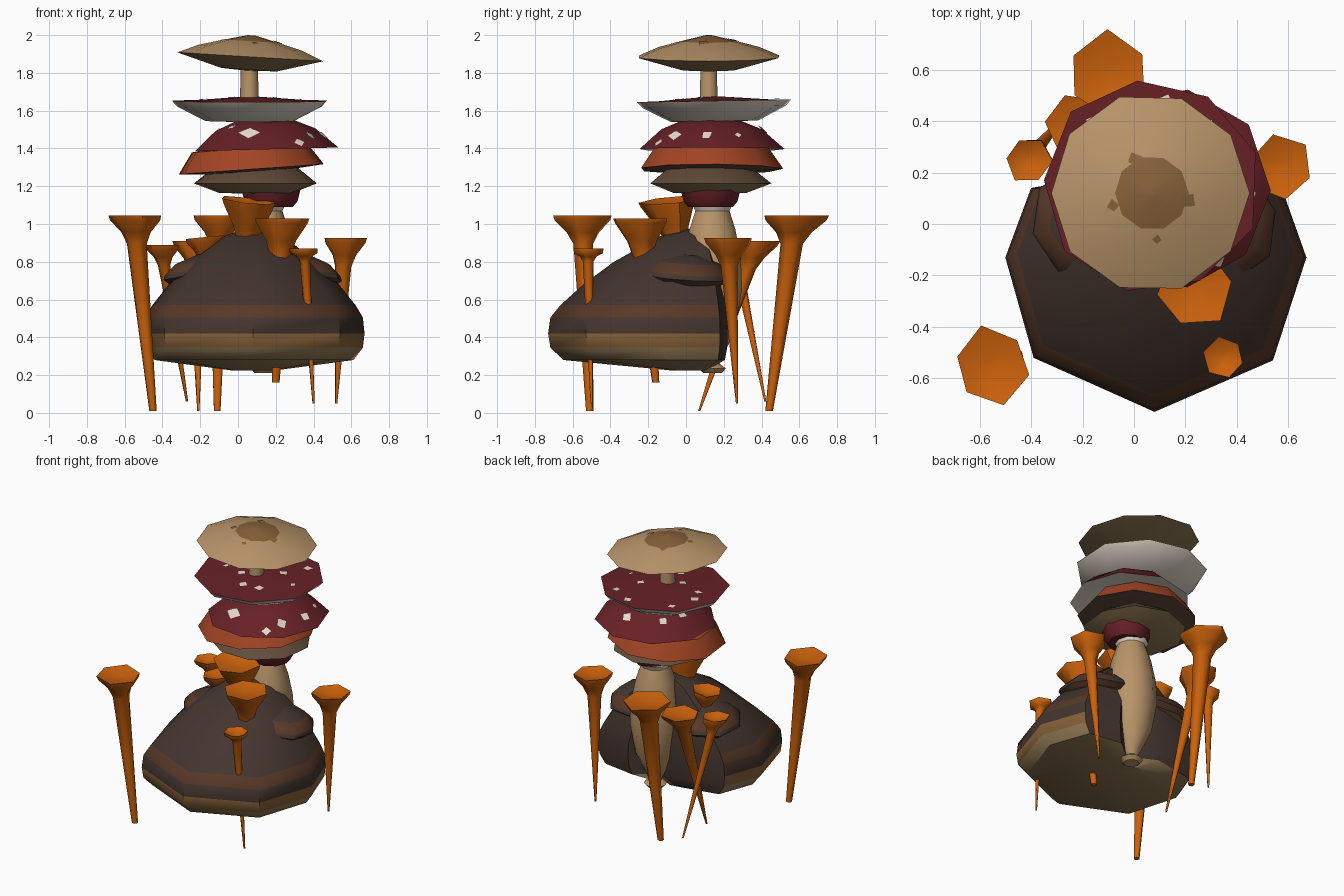
import bpy, bmesh, math, random
from mathutils import Vector, Matrix
from mathutils.bvhtree import BVHTree

if "Cube" in bpy.data.objects:
    bpy.data.objects.remove(bpy.data.objects["Cube"])

random.seed(4)


def lin(c):
    return ((c / 255 + 0.055) / 1.055) ** 2.4 if c > 10 else c / 255 / 12.92


COLOURS = {
    "tan": (184, 148, 105), "spot_brown": (136, 98, 58), "dark_red": (103, 33, 38),
    "cream": (230, 218, 204), "rust": (162, 68, 36), "cap_brown": (98, 76, 58),
    "bark_dark": (68, 53, 46), "bark_red": (88, 57, 40), "underside": (146, 121, 84),
    "orange": (204, 98, 12)}
MATS = {}
for key, rgb in COLOURS.items():
    m = bpy.data.materials.new(key)
    m.diffuse_color = (*[lin(c) for c in rgb], 1)
    m.use_nodes = True
    m.node_tree.nodes["Principled BSDF"].inputs["Base Color"].default_value = m.diffuse_color
    MATS[key] = m


def finish(name, bm, mats, angle=42):
    bmesh.ops.recalc_face_normals(bm, faces=bm.faces)
    me = bpy.data.meshes.new(name)
    bm.to_mesh(me)
    for k in mats:
        me.materials.append(MATS[k])
    ob = bpy.data.objects.new(name, me)
    bpy.context.collection.objects.link(ob)
    bpy.ops.object.select_all(action='DESELECT')
    ob.select_set(True)
    bpy.context.view_layer.objects.active = ob
    bpy.ops.object.shade_smooth_by_angle(angle=math.radians(angle))
    return ob


def loft(rings, colours):
    """Bridge closed rings of points, colours[i] paints the band after ring i; ends are capped."""
    bm = bmesh.new()
    mats = list(dict.fromkeys(colours))
    vs = [[bm.verts.new(p) for p in r] for r in rings]
    n = len(vs[0])
    for i in range(len(vs) - 1):
        for j in range(n):
            k = (j + 1) % n
            f = bm.faces.new((vs[i][j], vs[i][k], vs[i + 1][k], vs[i + 1][j]))
            f.material_index = mats.index(colours[i])
    for ring, c in ((vs[0], colours[0]), (vs[-1], colours[-1])):
        bm.faces.new(ring).material_index = mats.index(c)
    return bm, mats


def lathe(name, x, y, profile, colours, sides=9, tilt=(0, 0), phase=0.0, jitter=0.0, pivot=0.0):
    """Faceted turned part with tilt (about x, about y, in degrees) around height pivot."""
    rot = Matrix.Rotation(math.radians(tilt[0]), 3, 'X') @ Matrix.Rotation(math.radians(tilt[1]), 3, 'Y')
    wob = [1 + random.uniform(-jitter, jitter) for _ in range(sides)]
    rings = []
    for r, z in profile:
        ring = []
        for j in range(sides):
            a = phase + math.tau * j / sides
            p = rot @ Vector((r * wob[j] * math.cos(a), r * wob[j] * math.sin(a), z - pivot))
            ring.append(p + Vector((x, y, pivot)))
        rings.append(ring)
    bm, mats = loft(rings, colours)
    finish(name, bm, mats)
    return BVHTree.FromBMesh(bm)


def flecks(name, tree, colour, spots):
    """Thin irregular plates lying on a cap; spots are (x, y, size)."""
    bm = bmesh.new()
    for x, y, s in spots:
        hit, nor, _, _ = tree.ray_cast(Vector((x, y, 3)), Vector((0, 0, -1)))
        if hit is None:
            continue
        if nor.z < 0:
            nor = -nor
        q = nor.to_track_quat('Z', 'Y')
        a0 = random.uniform(0, 6)
        vs = []
        for k in range(4):
            a = a0 + math.tau * k / 4
            r = s * random.uniform(0.8, 1.2)
            vs.append(bm.verts.new(hit + nor * 0.004 + q @ Vector((r * math.cos(a), r * math.sin(a), 0))))
        bm.faces.new(vs)
    finish(name, bm, [colour])


# Main stem with its foot
lathe("main_stem", 0.14, 0.14,
      [(0.05, 0.21), (0.075, 0.235), (0.04, 0.26), (0.06, 0.30), (0.13, 0.45), (0.165, 0.66),
       (0.158, 0.82), (0.128, 0.97), (0.095, 1.07), (0.11, 1.10)],
      ["tan"] * 8 + ["cream"], sides=10)

# Stacked caps, from the bottom up
lathe("collar_cap", 0.17, 0.13, [(0.12, 1.09), (0.145, 1.12), (0.16, 1.18)], ["dark_red"] * 2, 9)
lathe("brown_cap", 0.10, 0.12, [(0.05, 1.16), (0.2, 1.165), (0.33, 1.215), (0.21, 1.31), (0.05, 1.33)],
      ["underside"] * 2 + ["cap_brown"] * 2, 9, (0, 0), 0.2, 0.03, 1.21)
lathe("rust_cap", 0.07, 0.13, [(0.05, 1.29), (0.2, 1.275), (0.385, 1.29), (0.38, 1.30), (0.31, 1.40), (0.05, 1.44)],
      ["cap_brown"] * 2 + ["rust"] * 3, 9, (0, -4), 0.1, 0.03, 1.30)
dome = lathe("red_dome_cap", 0.14, 0.13,
             [(0.05, 1.42), (0.25, 1.42), (0.39, 1.395), (0.27, 1.50), (0.15, 1.55), (0.03, 1.555)],
             ["cream"] * 2 + ["dark_red"] * 3, 9, (0, -1.5), 0.0, 0.03, 1.40)
dish = lathe("red_flat_cap", 0.065, 0.15,
             [(0.04, 1.54), (0.24, 1.545), (0.39, 1.62), (0.42, 1.652), (0.3, 1.655), (0.03, 1.675)],
             ["cream"] * 3 + ["dark_red"] * 2, 9, (1, 0), 0.3, 0.025, 1.64)
lathe("top_stem", 0.06, 0.12, [(0.05, 1.65), (0.045, 1.83)], ["tan"], 10)
top = lathe("top_cap", 0.065, 0.12,
            [(0.04, 1.812), (0.15, 1.817), (0.39, 1.885), (0.28, 1.932), (0.145, 1.968), (0.02, 1.999)],
            ["underside"] * 2 + ["tan"] * 2 + ["spot_brown"], 10, (0, 3.5), 0.0, 0.015, 1.885)


# Pale flecks on the red caps, brown flecks on the top cap
def scatter(x, y, rs, size):
    return [(x + r * math.cos(2.4 * i + 0.5), y + r * math.sin(2.4 * i + 0.5), size * random.uniform(0.7, 1.3))
            for i, r in enumerate(rs)]


flecks("flat_cap_flecks", dish, "cream", scatter(0.07, 0.15, [0.15, 0.3, 0.22, 0.33, 0.12, 0.27, 0.34, 0.2, 0.31, 0.25], 0.027))
flecks("dome_cap_flecks", dome, "cream",
       scatter(0.14, 0.13, [0.3, 0.24, 0.33, 0.28, 0.22, 0.31, 0.26], 0.027) + [(0.06, -0.13, 0.05), (0.38, -0.06, 0.035)])
flecks("top_cap_flecks", top, "spot_brown", [(0.21, 0.09, 0.03), (0.09, -0.06, 0.02), (-0.08, 0.07, 0.025), (0.0, 0.25, 0.03)])

# Big banded bracket: half-dome plan with a flat, notched back, scaled up through its heights
PLAN = [(0.08, -0.73), (0.54, -0.53), (0.67, -0.13), (0.56, 0.18), (0.30, 0.22), (0.14, 0.10),
        (-0.06, 0.20), (-0.40, 0.14), (-0.50, -0.13), (-0.39, -0.52)]
LEVELS = [(0.2, 0.225), (0.9, 0.28), (0.985, 0.345), (1.0, 0.42), (0.985, 0.505), (0.92, 0.57),
          (0.77, 0.68), (0.57, 0.80), (0.27, 0.935), (0.08, 0.975)]
bm, mats = loft([[(0.08 + s * (x - 0.08), 0.08 + s * (y - 0.08), z) for x, y in PLAN] for s, z in LEVELS],
                ["underside"] * 2 + ["spot_brown", "bark_dark", "bark_red"] + ["bark_dark"] * 4)
bm.faces.ensure_lookup_table()
for f in bm.faces:  # the back wall is plain dark bark
    c = f.calc_center_median()
    if c.z > 0.27 and min(v.co.y for v in f.verts) > 0.07 and len(f.verts) == 4:
        f.material_index = mats.index("bark_dark")
finish("big_bracket", bm, mats)

# Two smaller brackets peeping out behind the big one
for side, bx, ty in (("left", -0.17, -5), ("right", 0.33, 5)):
    lathe(side + "_bracket", bx, 0.01,
          [(0.1, 0.69), (0.2, 0.69), (0.235, 0.72), (0.225, 0.745), (0.16, 0.80), (0.04, 0.84)],
          ["underside", "bark_red", "bark_dark", "bark_red", "bark_dark"], 8, (-4, ty), 0.2, 0.04, 0.74)


def horn(name, base, tip, R, foot=0.006, cone=0.15, lean=(0, 0), sides=6):
    """Trumpet mushroom: thin tapering stem flaring into a shallow funnel."""
    b, t = Vector(base), Vector(tip)
    h = t.z - b.z
    neck = 0.36 * R
    spec = [(0, foot), (0.5 * (h - cone), (foot + neck) * 0.5), (h - cone, neck), (h - cone * 0.6, R * 0.55),
            (h - 0.025, R * 0.95), (h, R), (h - 0.006, R * 0.88), (h - 0.025, R * 0.25)]
    wob = [random.uniform(0.9, 1.1) for _ in range(sides)]
    ph = random.uniform(0, 1)
    rings = []
    for z, r in spec:
        c = b.lerp(t, z / h)
        ring = []
        for j in range(sides):
            a = ph + math.tau * j / sides
            w = wob[j] if r > neck else 1
            dx, dy = r * w * math.cos(a), r * w * math.sin(a)
            k = 1 if r > neck * 1.2 else 0
            ring.append((c.x + dx, c.y + dy, c.z + k * (dx * lean[0] + dy * lean[1])))
        rings.append(ring)
    bm, mats = loft(rings, ["orange"] * 7)
    finish(name, bm, mats, 65)


# Orange trumpets around and on the bracket
horn("trumpet_front_left", (-0.45, -0.51, 0.01), (-0.55, -0.55, 1.045), 0.15, 0.02)
horn("trumpet_back", (-0.11, 0.44, 0.01), (-0.10, 0.58, 1.045), 0.165, 0.02)
horn("trumpet_right", (0.52, 0.27, 0.05), (0.565, 0.22, 0.925), 0.125)
horn("trumpet_left", (-0.27, 0.42, 0.06), (-0.41, 0.25, 0.89), 0.09, cone=0.11)
horn("trumpet_back_left", (-0.21, 0.07, 0.01), (-0.22, 0.38, 0.91), 0.125)
horn("trumpet_small_front", (0.40, -0.50, 0.05), (0.35, -0.52, 0.87), 0.08, cone=0.07)
horn("trumpet_front", (0.20, -0.16, 0.16), (0.23, -0.25, 1.03), 0.155, 0.02, 0.2)
horn("trumpet_tall", (0.05, 0.0, 0.70), (0.05, -0.10, 1.125), 0.15, 0.04, 0.24, (-0.12, 0.1))
horn("trumpet_inner", (-0.16, 0.06, 0.60), (-0.18, 0.02, 0.93), 0.10, 0.03, 0.12, (0.1, 0))
